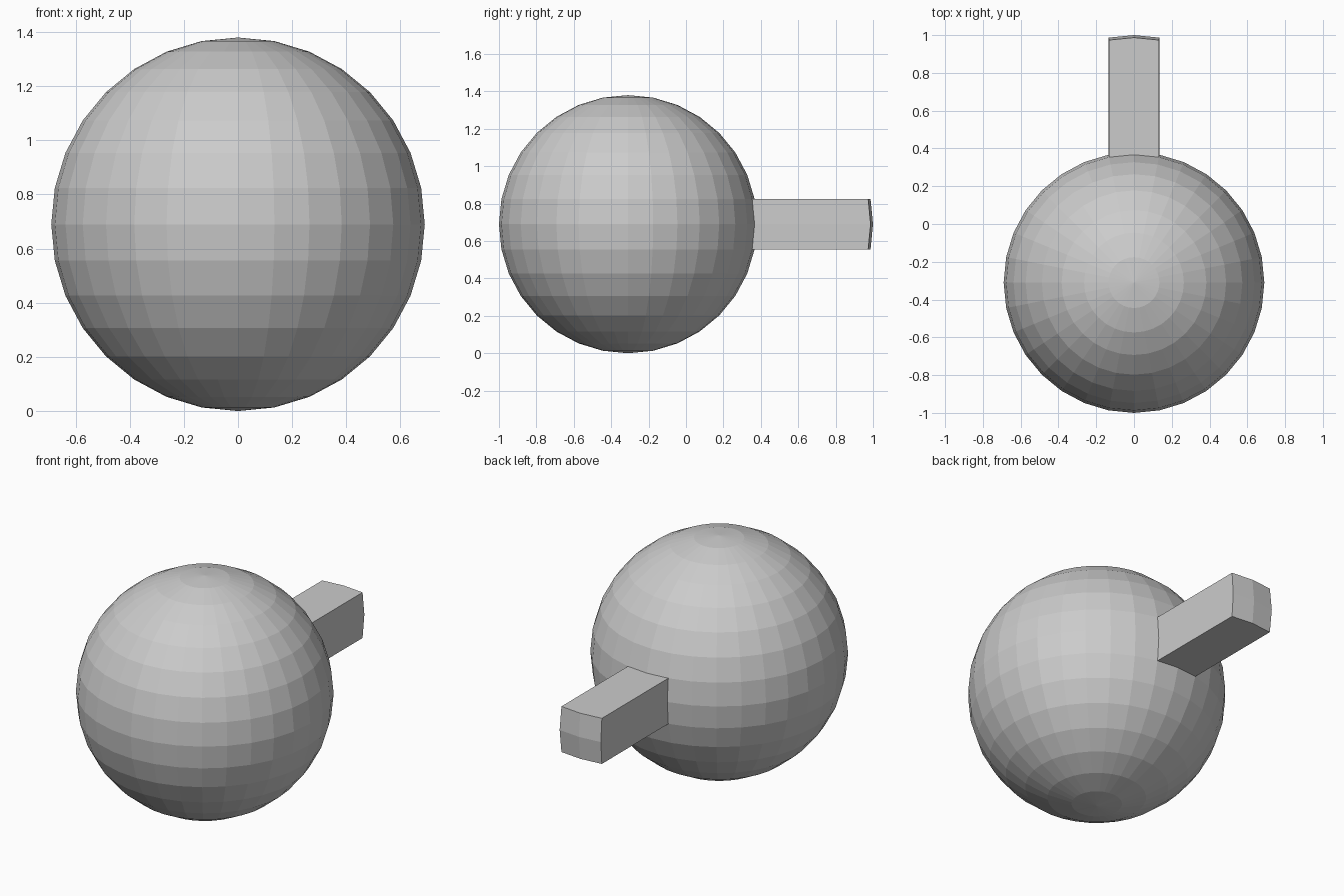
import bpy
import bmesh
from mathutils import Matrix, Vector

if "Cube" in bpy.data.objects:
    bpy.data.objects.remove(bpy.data.objects["Cube"])

R = 0.69          # sphere radius
Y = R - 1.0       # sphere centre along y
TIP = 1.0         # far end of the bar

# Faceted ball
bm = bmesh.new()
bmesh.ops.create_uvsphere(bm, u_segments=32, v_segments=16, radius=R,
                          matrix=Matrix.Translation((0, Y, R)))

# Square bar: pull out the four faces that meet at the rearmost point
rear = min(bm.verts, key=lambda v: (v.co - Vector((0, Y + R, R))).length)
patch = list(rear.link_faces)
result = bmesh.ops.extrude_face_region(bm, geom=patch)
cap = [g for g in result["geom"] if isinstance(g, bmesh.types.BMVert)]
bmesh.ops.translate(bm, verts=cap, vec=(0, TIP - (Y + R), 0))
old = [f for f in patch if f.is_valid]
if old:
    bmesh.ops.delete(bm, geom=old, context='FACES')
loose = [v for v in bm.verts if not v.link_faces]
bmesh.ops.delete(bm, geom=loose, context='VERTS')
bmesh.ops.recalc_face_normals(bm, faces=bm.faces)

mesh = bpy.data.meshes.new("ball_with_bar")
bm.to_mesh(mesh)
bm.free()
bpy.context.collection.objects.link(bpy.data.objects.new("ball_with_bar", mesh))
